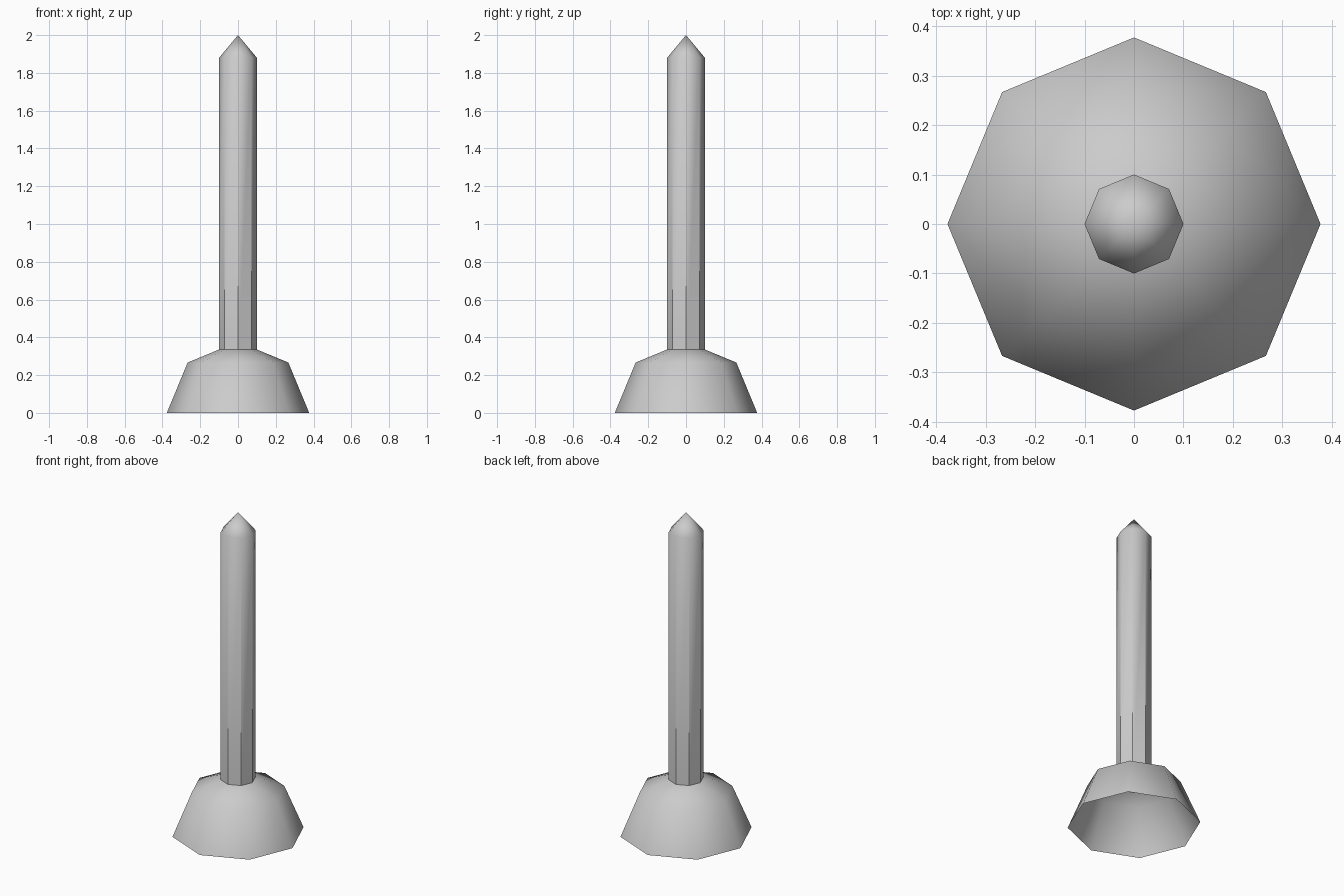
import bpy, bmesh, math

if "Cube" in bpy.data.objects:
    bpy.data.objects.remove(bpy.data.objects["Cube"])

SIDES = 8


def lathe(name, rings, apex_z, sharp_sides=False):
    """Octagonal open-bottomed shell: rings of (radius, z) closed by an apex."""
    bm = bmesh.new()
    loops = []
    for r, z in rings:
        loops.append([bm.verts.new((r * math.cos(i * math.tau / SIDES),
                                    r * math.sin(i * math.tau / SIDES), z))
                      for i in range(SIDES)])
    apex = bm.verts.new((0, 0, apex_z))
    for i in range(SIDES):
        j = (i + 1) % SIDES
        for low, high in zip(loops, loops[1:]):
            bm.faces.new((low[i], low[j], high[j], high[i]))
        bm.faces.new((loops[-1][i], loops[-1][j], apex))
        if sharp_sides:
            bm.edges.get((loops[0][i], loops[1][i])).smooth = False
    for f in bm.faces:
        f.smooth = True
    mesh = bpy.data.meshes.new(name)
    bm.to_mesh(mesh)
    bm.free()
    obj = bpy.data.objects.new(name, mesh)
    bpy.context.collection.objects.link(obj)
    return obj


# Base: low-poly hemisphere, hollow underneath
R = 0.377
C = math.cos(math.pi / 4)
lathe("dome_base", [(R, 0), (R * C, R * C)], R)

# Post with pointed tip, sunk into the dome
lathe("post", [(0.1, 0.265), (0.1, 1.88)], 2.0, sharp_sides=True)
